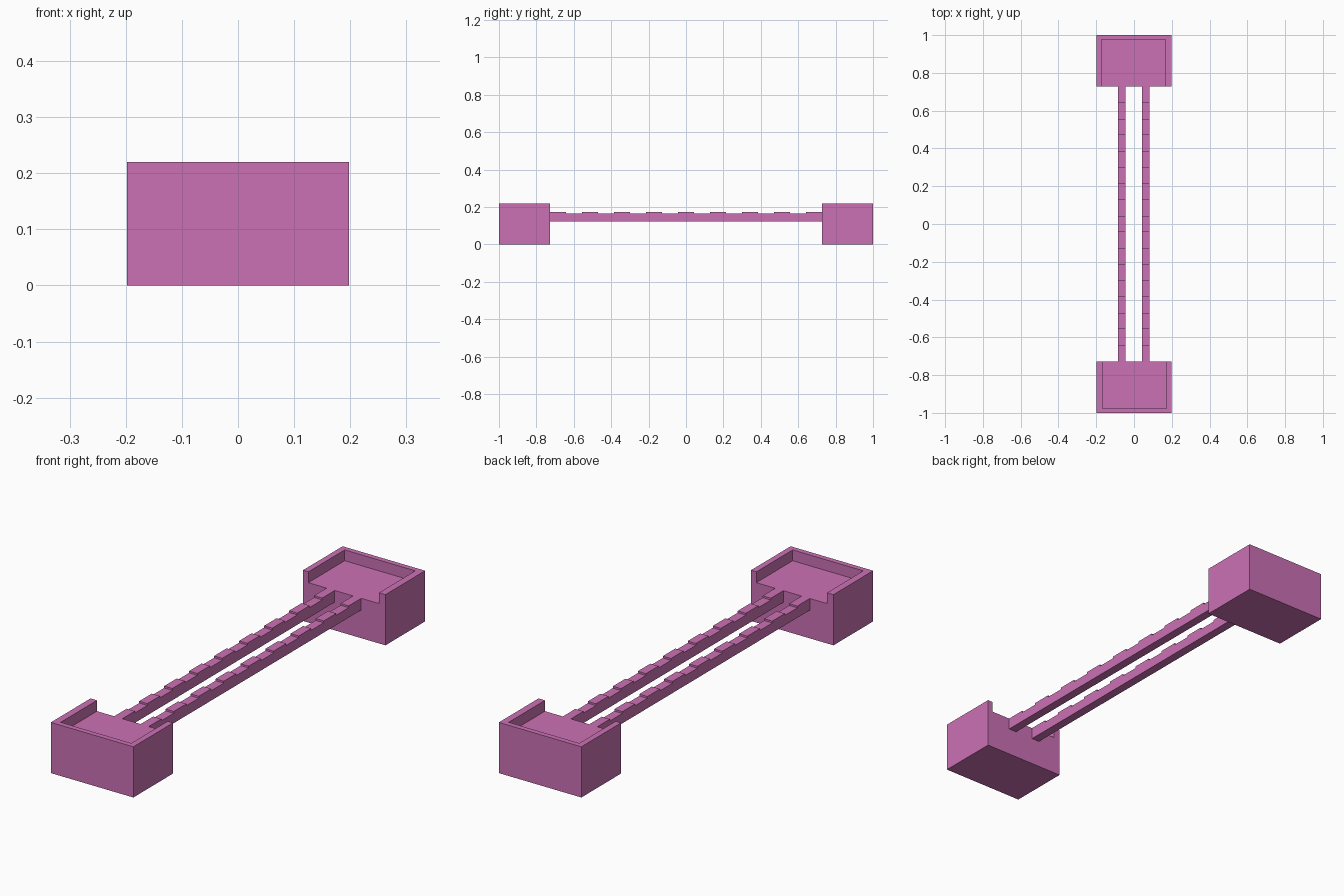
import bpy, bmesh
from math import pi
from mathutils import Matrix, Vector

if "Cube" in bpy.data.objects:
    bpy.data.objects.remove(bpy.data.objects["Cube"], do_unlink=True)

pink = bpy.data.materials.new("orchid pink")
pink.use_nodes = True
colour = (0.6, 0.165, 0.46, 1)
pink.diffuse_color = colour
pink.node_tree.nodes["Principled BSDF"].inputs["Base Color"].default_value = colour

HALF_WIDTH = 0.198
INNER_Y = 0.728     # where the bridge meets each platform
FLOOR_Z = 0.173
RIM_Z = 0.22


def add_object(name, bm):
    bmesh.ops.recalc_face_normals(bm, faces=bm.faces)
    mesh = bpy.data.meshes.new(name)
    bm.to_mesh(mesh)
    bm.free()
    mesh.materials.append(pink)
    obj = bpy.data.objects.new(name, mesh)
    bpy.context.collection.objects.link(obj)
    return obj


def box(name, low, high):
    low, high = Vector(low), Vector(high)
    bm = bmesh.new()
    place = Matrix.Translation((low + high) / 2) @ Matrix.Diagonal((*(high - low), 1))
    bmesh.ops.create_cube(bm, size=1, matrix=place)
    return add_object(name, bm)


# End platforms: blocks with a shallow tray open towards the bridge
def platform(name):
    block = box(name, (-HALF_WIDTH, INNER_Y, 0), (HALF_WIDTH, 1, RIM_Z))
    cutter = box("tray_cutter", (-0.172, INNER_Y - 0.1, FLOOR_Z), (0.167, 0.977, RIM_Z + 0.1))
    cutter.hide_render = True
    cut = block.modifiers.new("tray", 'BOOLEAN')
    cut.operation = 'DIFFERENCE'
    cut.solver = 'EXACT'
    cut.object = cutter
    bpy.context.view_layer.objects.active = block
    bpy.ops.object.modifier_apply(modifier=cut.name)
    bpy.data.objects.remove(cutter, do_unlink=True)
    return block


platform("back_platform")
front = platform("front_platform")
front.data.transform(Matrix.Rotation(pi, 4, 'Z'))


# Bridge rails: a stepped side profile, alternately high and low
def rail(name, x, width=0.039, steps=17, bottom=0.122, low=0.165):
    length = 2 * INNER_Y / steps
    outline = [(INNER_Y, bottom), (-INNER_Y, bottom)]
    for i in range(steps):
        z = low if i % 2 else FLOOR_Z
        y = -INNER_Y + i * length
        outline += [(y, z), (y + length, z)]
    bm = bmesh.new()
    face = bm.faces.new([bm.verts.new((x - width / 2, y, z)) for y, z in outline])
    side = bmesh.ops.extrude_face_region(bm, geom=[face])
    moved = [v for v in side["geom"] if isinstance(v, bmesh.types.BMVert)]
    bmesh.ops.translate(bm, verts=moved, vec=(width, 0, 0))
    return add_object(name, bm)


rail("right_rail", -0.065)
rail("left_rail", 0.062)
